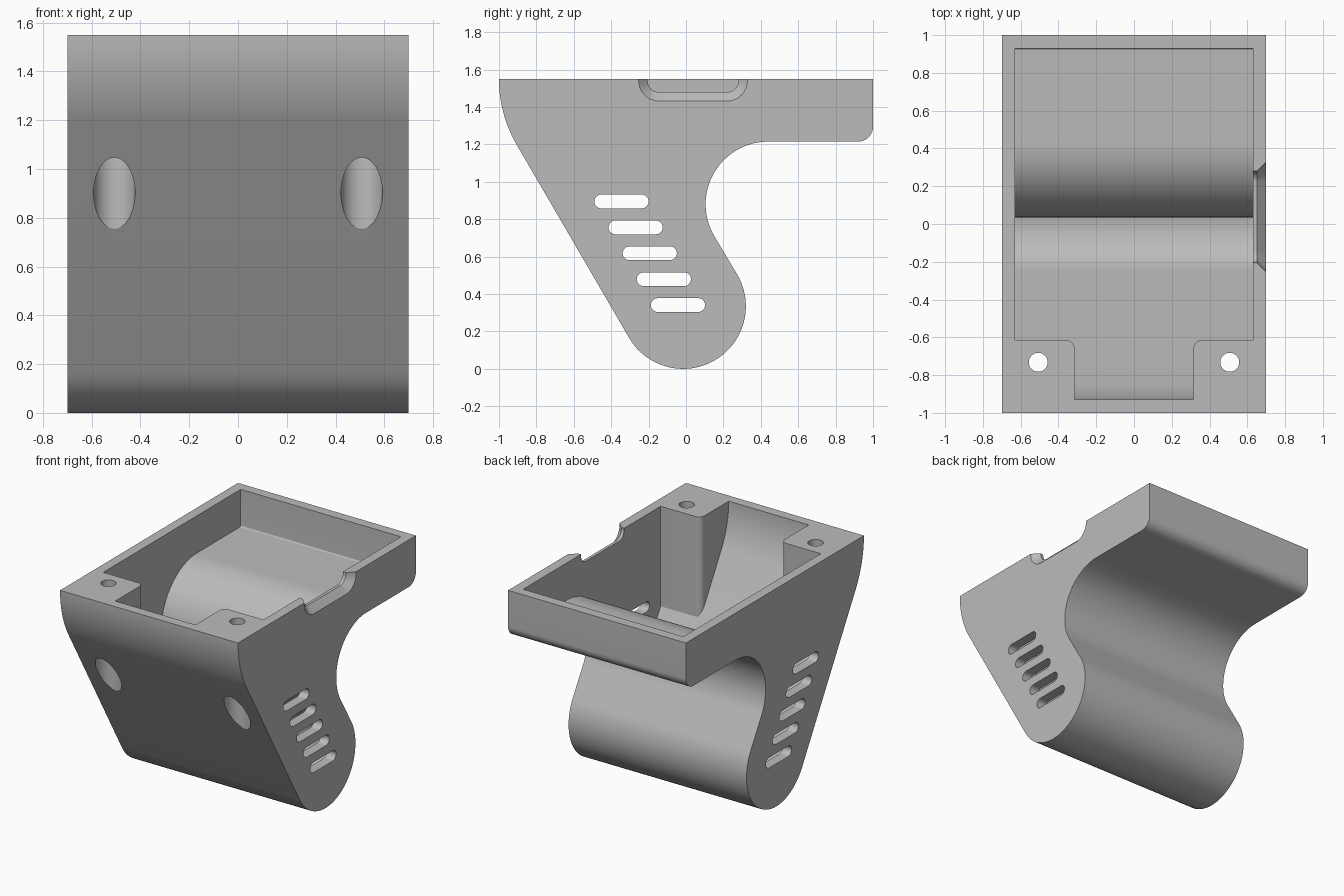
import bpy, bmesh
from math import cos, sin, radians

cube = bpy.data.objects.get("Cube")
if cube:
    bpy.data.objects.remove(cube, do_unlink=True)

WALL, HALF, TOP = 0.07, 0.70, 1.55

grey = bpy.data.materials.new("light_grey")
grey.use_nodes = True
grey.diffuse_color = (0.5, 0.5, 0.5, 1)
grey.node_tree.nodes["Principled BSDF"].inputs["Base Color"].default_value = (0.5, 0.5, 0.5, 1)


def arc(u, v, r, start, end, n=24):
    angles = [radians(start + (end - start) * i / n) for i in range(n + 1)]
    return [(u + r * cos(a), v + r * sin(a)) for a in angles]


def loft(name, sections, axis):
    """Solid through equal-length outlines, given as (position, points) along x or z."""
    bm = bmesh.new()
    rings = []
    for d, pts in sections:
        rings.append([bm.verts.new((d, u, v) if axis == "x" else (u, v, d)) for u, v in pts])
    for a, b in zip(rings, rings[1:]):
        for i in range(len(a)):
            j = (i + 1) % len(a)
            bm.faces.new((a[i], a[j], b[j], b[i]))
    bm.faces.new(rings[0])
    bm.faces.new(rings[-1])
    bmesh.ops.recalc_face_normals(bm, faces=bm.faces)
    mesh = bpy.data.meshes.new(name)
    bm.to_mesh(mesh)
    bm.free()
    mesh.materials.append(grey)
    obj = bpy.data.objects.new(name, mesh)
    bpy.context.collection.objects.link(obj)
    return obj


def prism(name, pts, axis, lo, hi):
    return loft(name, [(lo, pts), (hi, pts)], axis)


def cut(target, cutter):
    mod = target.modifiers.new("cut", "BOOLEAN")
    mod.operation, mod.solver, mod.object = "DIFFERENCE", "EXACT", cutter
    bpy.context.view_layer.objects.active = target
    bpy.ops.object.modifier_apply(modifier=mod.name)
    bpy.data.objects.remove(cutter, do_unlink=True)


def side_profile(t):
    """Side outline, moved inwards by t."""
    pts = arc(-0.3, TOP, 0.7 - t, 180, 210)            # curved upper front
    pts += arc(-0.015, 0.335, 0.335 - t, 210, 390, 48)  # round foot
    pts += arc(0.44, 0.88, 0.335 + t, 210, 90, 36)      # concave neck
    pts += arc(0.92, 1.295, 0.08 - t, 270, 360, 12)     # rear lower edge
    if t:
        return pts + [(1 - t, TOP + 0.1), (t - 1, TOP + 0.1)]
    return pts + [(1, TOP)]


def notch_outline(grow):
    """U shape open at the top, with round lower corners."""
    lo, hi, base, r = -0.205 - grow, 0.28 + grow, 1.48 - grow, 0.06 + grow
    return ([(lo, TOP + 0.1)] + arc(lo + r, base + r, r, 180, 270, 10)
            + arc(hi - r, base + r, r, 270, 360, 10) + [(hi, TOP + 0.1)])


# Outer shell and the cavity, which leaves two screw bosses at the front
body = prism("housing", side_profile(0), "x", -HALF, HALF)
cavity = prism("cavity", side_profile(WALL), "x", WALL - HALF, HALF - WALL)
for s in (-1, 1):
    corner = arc(0.36, -0.66, 0.045, 90, 180, 8)
    boss = [(s * x, y) for x, y in corner + [(0.315, -1.2), (0.8, -1.2), (0.8, -0.615)]]
    cut(cavity, prism("boss", boss, "z", -0.5, 2))
cut(body, cavity)

# Screw holes with wide counterbores opening through the sloped front
for s in (-1, 1):
    for r, lo, hi in ((0.05, 1.1, 1.7), (0.085, 0.5, 1.35)):
        circle = arc(s * 0.507, -0.732, r, 0, 360, 48)[:-1]
        cut(body, prism("screw_hole", circle, "z", lo, hi))

# Five vent slots through both side walls
for i in range(5):
    y, z, r, h = -0.345 + 0.0755 * i, 0.895 - 0.1385 * i, 0.037, 0.108
    slot = arc(y + h, z, r, -90, 90, 12) + arc(y - h, z, r, 90, 270, 12)
    cut(body, prism("vent_slot", slot, "x", -1, 1))

# Flared cable notch in the rim of one side wall
cut(body, loft("cable_notch", [(0.55, notch_outline(0)), (0.652, notch_outline(0)),
                               (0.712, notch_outline(0.06))], "x"))

# Smooth curves, sharp edges
bpy.ops.object.select_all(action="DESELECT")
body.select_set(True)
bpy.context.view_layer.objects.active = body
bpy.ops.object.shade_smooth_by_angle(angle=radians(25))
